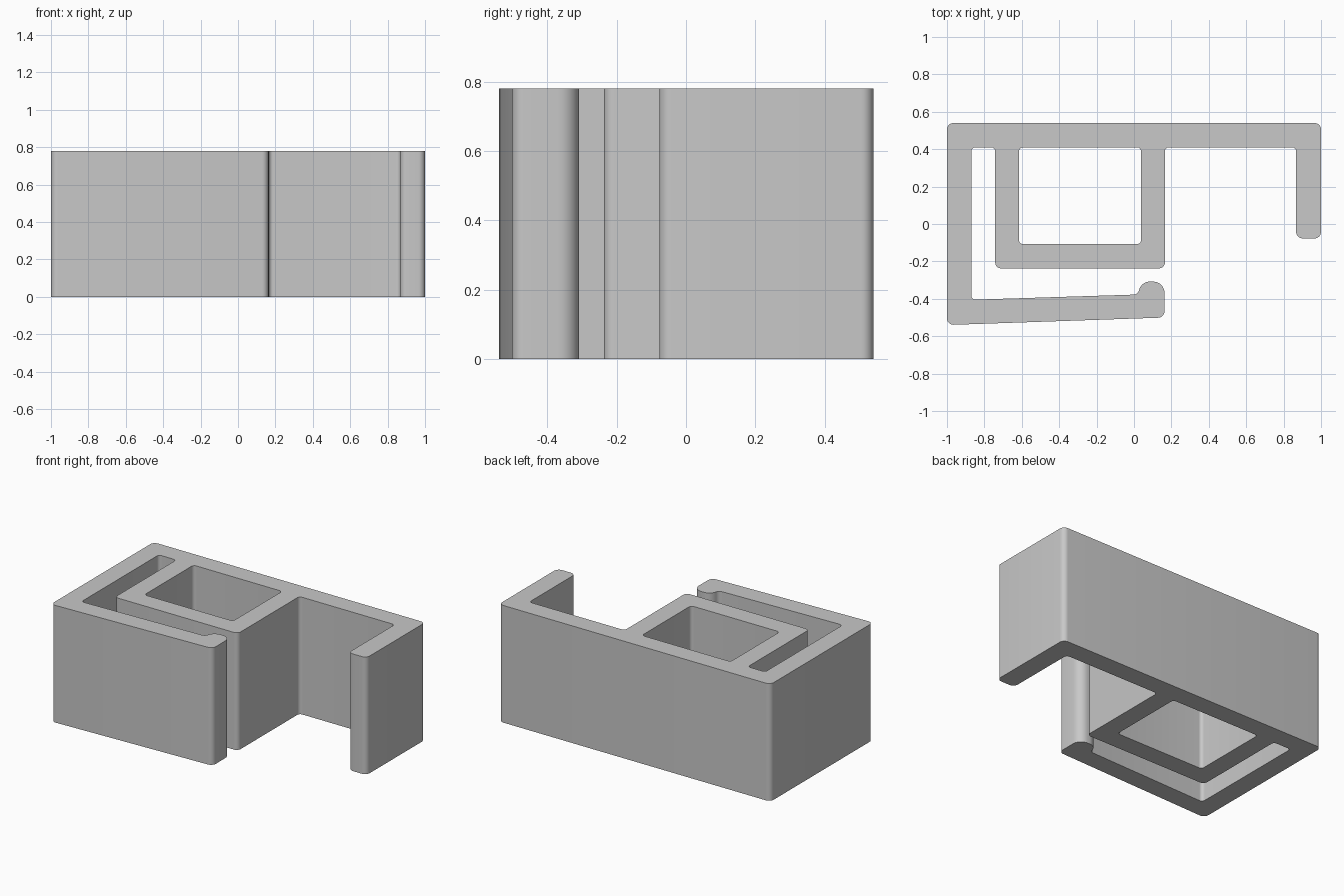
import bpy
import bmesh
from math import radians, tan
from mathutils import Vector

HEIGHT = 0.78

cube = bpy.data.objects.get("Cube")
if cube:
    bpy.data.objects.remove(cube, do_unlink=True)


def rounded(corners, steps=8):
    """Turn (x, y, radius) corners into a closed outline with true arc fillets."""
    points = []
    for i, (x, y, radius) in enumerate(corners):
        corner = Vector((x, y))
        before = (Vector(corners[i - 1][:2]) - corner).normalized()
        after = (Vector(corners[(i + 1) % len(corners)][:2]) - corner).normalized()
        angle = before.angle(after)
        reach = radius / tan(angle / 2)
        bisector = (before + after).normalized()
        centre = corner + bisector * (reach ** 2 + radius ** 2) ** 0.5
        start = (corner + before * reach - centre).normalized()
        end = (corner + after * reach - centre).normalized()
        for k in range(steps + 1):
            points.append(centre + start.slerp(end, k / steps) * radius)
    return points


def extrude_profile(name, outlines, height, material):
    bm = bmesh.new()
    for outline in outlines:
        verts = [bm.verts.new((p.x, p.y, 0)) for p in outline]
        for a, b in zip(verts, verts[1:] + verts[:1]):
            bm.edges.new((a, b))
    bmesh.ops.triangle_fill(bm, edges=bm.edges[:], use_beauty=True)
    result = bmesh.ops.extrude_face_region(bm, geom=bm.faces[:], use_keep_orig=True)
    top = [g for g in result["geom"] if isinstance(g, bmesh.types.BMVert)]
    bmesh.ops.translate(bm, verts=top, vec=(0, 0, height))
    bmesh.ops.recalc_face_normals(bm, faces=bm.faces[:])
    mesh = bpy.data.meshes.new(name)
    bm.to_mesh(mesh)
    bm.free()
    mesh.materials.append(material)
    obj = bpy.data.objects.new(name, mesh)
    bpy.context.collection.objects.link(obj)
    bpy.ops.object.select_all(action="DESELECT")
    obj.select_set(True)
    bpy.context.view_layer.objects.active = obj
    bpy.ops.object.shade_smooth_by_angle(angle=radians(35))


# Plain grey plastic
grey = bpy.data.materials.new("grey plastic")
grey.use_nodes = True
colour = (0.58, 0.58, 0.58, 1)
grey.diffuse_color = colour
grey.node_tree.nodes["Principled BSDF"].inputs["Base Color"].default_value = colour

OUT, IN = 0.035, 0.022

outer = rounded([
    # back wall and right-hand side wall
    (1, 0.54, OUT), (-1, 0.54, OUT), (-1, -0.54, OUT),
    # sloping spring arm with rounded catch
    (0.163, -0.5, OUT), (0.163, -0.308, 0.06), (0.04, -0.308, 0.06),
    (0.02, -0.377, 0.03), (-0.87, -0.405, IN),
    # slot beside the box
    (-0.87, 0.41, IN), (-0.742, 0.41, IN),
    # box
    (-0.742, -0.237, 0.03), (0.165, -0.237, 0.03), (0.165, 0.41, IN),
    # hooked end
    (0.867, 0.41, IN), (0.867, -0.077, OUT), (1, -0.077, OUT),
])
box_hole = rounded([
    (-0.615, 0.41, IN), (0.038, 0.41, IN),
    (0.038, -0.107, IN), (-0.615, -0.107, IN),
])

extrude_profile("clip_bracket", [outer, box_hole], HEIGHT, grey)
